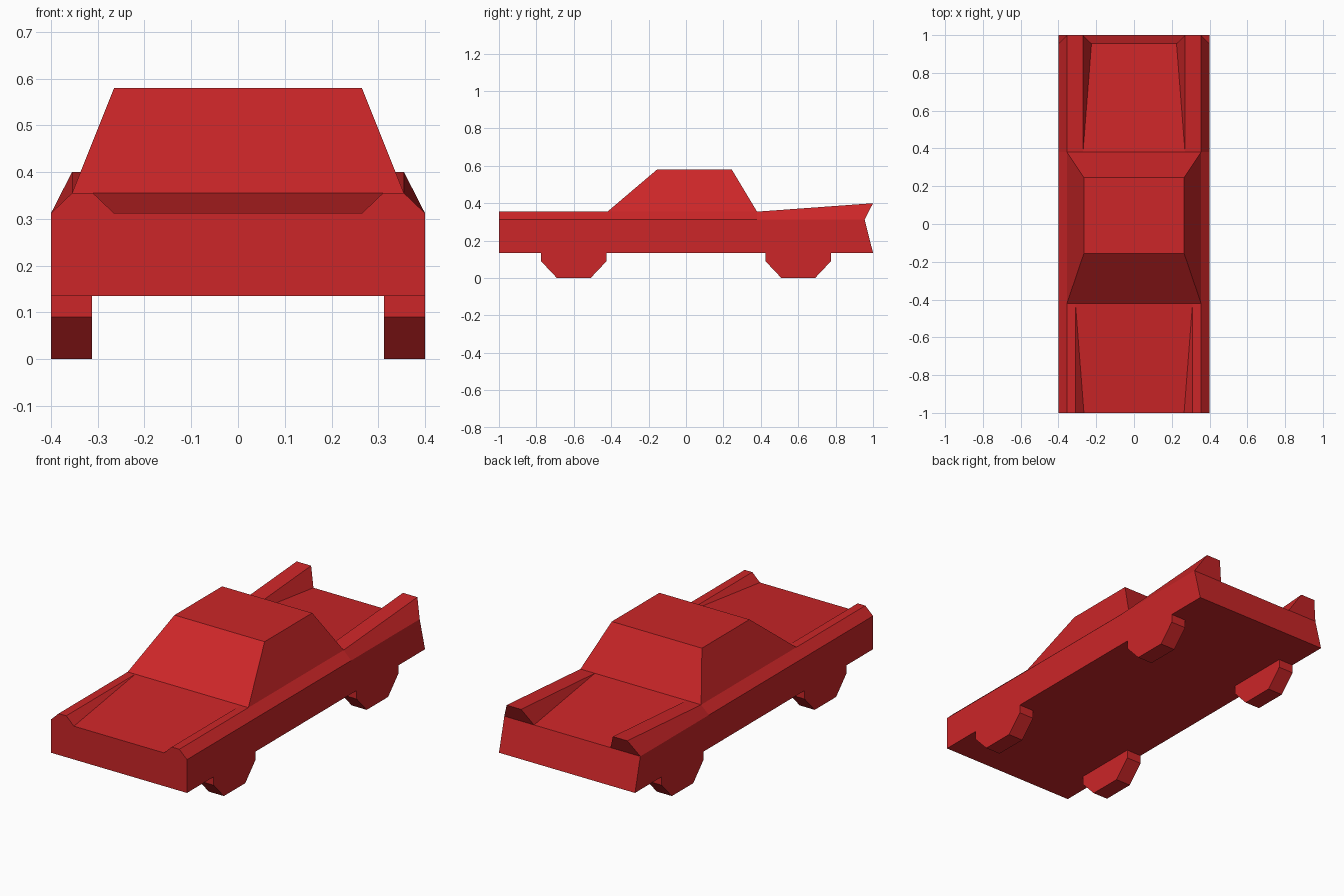
import bpy
import bmesh

default = bpy.data.objects.get("Cube")
if default:
    bpy.data.objects.remove(default, do_unlink=True)

# Single paint colour
paint = bpy.data.materials.new("red_paint")
paint.use_nodes = True
RED = (0.604, 0.019, 0.021, 1.0)
paint.diffuse_color = RED
paint.node_tree.nodes["Principled BSDF"].inputs["Base Color"].default_value = RED


def finish(name, bm):
    bmesh.ops.remove_doubles(bm, verts=bm.verts, dist=0.0005)
    bmesh.ops.recalc_face_normals(bm, faces=bm.faces)
    mesh = bpy.data.meshes.new(name)
    bm.to_mesh(mesh)
    bm.free()
    mesh.materials.append(paint)
    obj = bpy.data.objects.new(name, mesh)
    bpy.context.collection.objects.link(obj)
    return obj


def bridge(bm, a, b):
    """Join two closed rings of vertices with quads."""
    n = len(a)
    for i in range(n):
        j = (i + 1) % n
        bm.faces.new((a[i], a[j], b[j], b[i]))


# Body: lofted cross-sections with a sunken hood, a sunken trunk and tail fins
HALF, SHOULDER, SILL, WAIST, DECK = 0.40, 0.355, 0.135, 0.312, 0.355
HOOD_END, TRUNK_START = -0.42, 0.38


def section(y, top, inner, floor_x, floor_z, y_waist=None):
    """Half section from sill to deck floor, mirrored into a full ring."""
    yw = y if y_waist is None else y_waist
    half = [(HALF, y, SILL), (HALF, yw, WAIST), (SHOULDER, y, top),
            (inner, y, top), (floor_x, yw, floor_z)]
    return half + [(-x, yy, z) for x, yy, z in reversed(half)]


bm = bmesh.new()
rings = [[bm.verts.new(p) for p in s] for s in (
    section(-1, DECK, 0.31, 0.265, WAIST),
    section(HOOD_END, DECK, 0.31, 0.31, DECK),
    section(TRUNK_START, DECK, 0.27, 0.27, DECK),
    section(1, 0.40, 0.27, 0.225, WAIST, 0.955))]
for a, b in zip(rings, rings[1:]):
    bridge(bm, a, b)
for r in (rings[0], rings[-1]):
    bm.faces.new((r[0], r[1], r[4], r[5], r[8], r[9]))  # end panel
    bm.faces.new(r[1:5])                                # left fender end
    bm.faces.new(r[5:9])                                # right fender end
finish("body", bm)

# Cabin: tapered block on the deck
bm = bmesh.new()


def rectangle(x, front, back, z):
    return [bm.verts.new(p) for p in
            ((-x, front, z), (x, front, z), (x, back, z), (-x, back, z))]


base = rectangle(SHOULDER, HOOD_END, TRUNK_START, DECK)
roof = rectangle(0.265, -0.155, 0.245, 0.58)
bridge(bm, base, roof)
bm.faces.new(roof)
finish("cabin", bm)

# Wheels: half-octagon profiles below the sill
PROFILE = [(-0.175, SILL), (-0.175, 0.09), (-0.09, 0.0),
           (0.09, 0.0), (0.175, 0.09), (0.175, SILL)]
for end, yc in (("front", -0.6), ("rear", 0.6)):
    for side, s in (("left", 1), ("right", -1)):
        bm = bmesh.new()
        outer, inner = [[bm.verts.new((s * x, yc + dy, z)) for dy, z in PROFILE]
                        for x in (HALF, 0.312)]
        bridge(bm, outer, inner)
        bm.faces.new(outer)
        bm.faces.new(inner)
        finish(f"{end}_{side}_wheel", bm)
